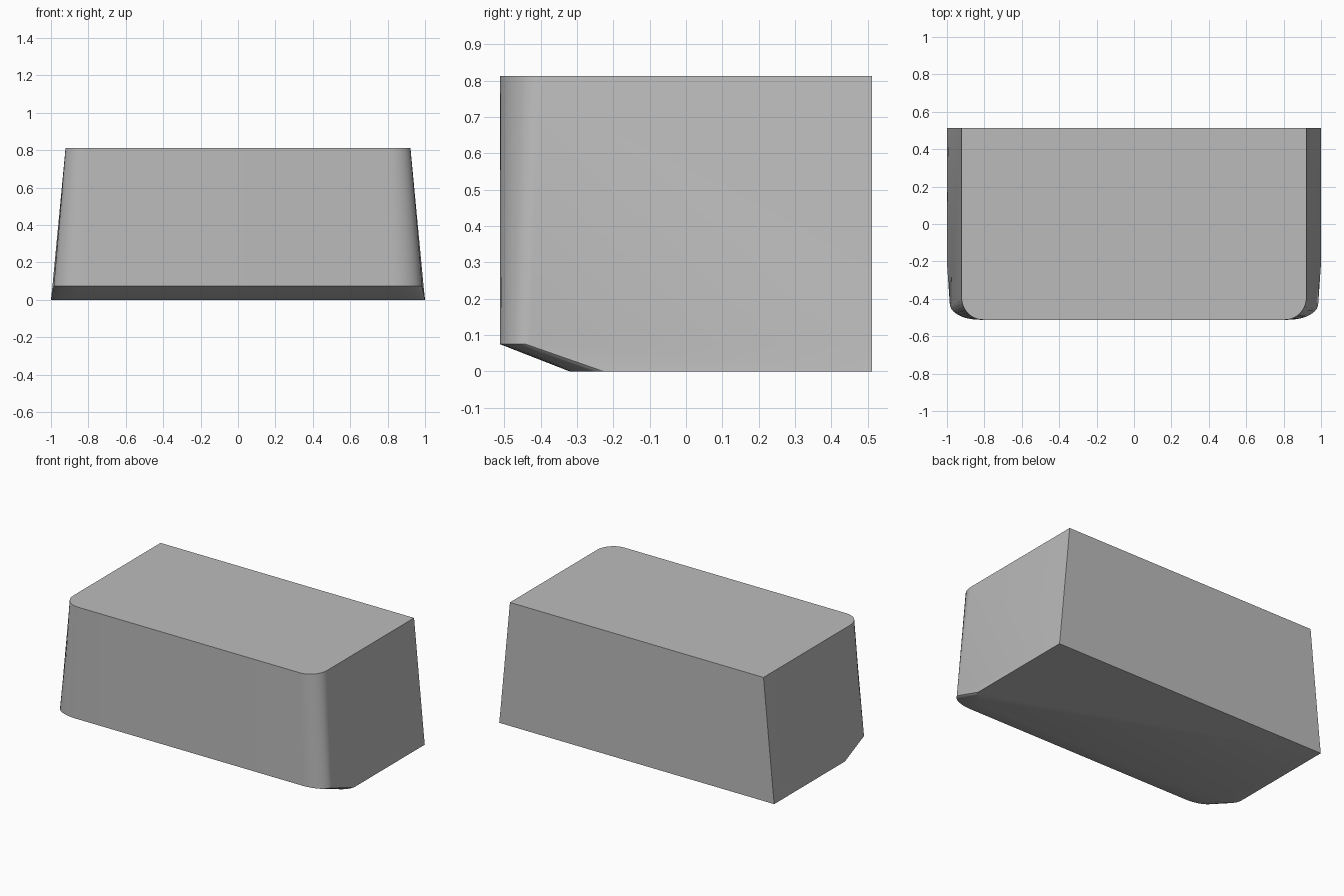
import bpy
import bmesh
from math import sin, cos, pi

cube = bpy.data.objects.get("Cube")
if cube:
    bpy.data.objects.remove(cube, do_unlink=True)

grey = bpy.data.materials.new("light grey")
grey.use_nodes = True
colour = (0.5, 0.5, 0.5, 1)
grey.diffuse_color = colour
grey.node_tree.nodes["Principled BSDF"].inputs["Base Color"].default_value = colour

BACK = 0.512
STEPS = 10


def outline(z, back_w, side_w, front, rx, ry):
    """Half outline from the back corner round the front corner, then mirrored."""
    half = [(back_w, BACK, z)]
    for i in range(STEPS + 1):
        a = pi / 2 * i / STEPS
        half.append((side_w - rx + rx * cos(a), front + ry - ry * sin(a), z))
    return half + [(-x, y, h) for x, y, h in reversed(half)]


# Tapered block: base, top of the front undercut, flat top
sections = [
    outline(0, 1.0, 1.0, -0.32, 0.15, 0.11),
    outline(0.075, 0.992, 0.985, -0.512, 0.16, 0.085),
    outline(0.812, 0.922, 0.922, -0.512, 0.115, 0.12),
]

bm = bmesh.new()
rings = [[bm.verts.new(p) for p in s] for s in sections]
for low, high in zip(rings, rings[1:]):
    n = len(low)
    for i in range(n):
        j = (i + 1) % n
        bm.faces.new((low[i], low[j], high[j], high[i]))
bm.faces.new(rings[0])
bm.faces.new(rings[-1])
bmesh.ops.recalc_face_normals(bm, faces=bm.faces)

mesh = bpy.data.meshes.new("tapered_block")
bm.to_mesh(mesh)
bm.free()
mesh.materials.append(grey)
block = bpy.data.objects.new("tapered_block", mesh)
bpy.context.collection.objects.link(block)

# Round corners smooth, hard edges sharp
bpy.ops.object.select_all(action="DESELECT")
block.select_set(True)
bpy.context.view_layer.objects.active = block
bpy.ops.object.shade_smooth_by_angle(angle=pi / 6)
